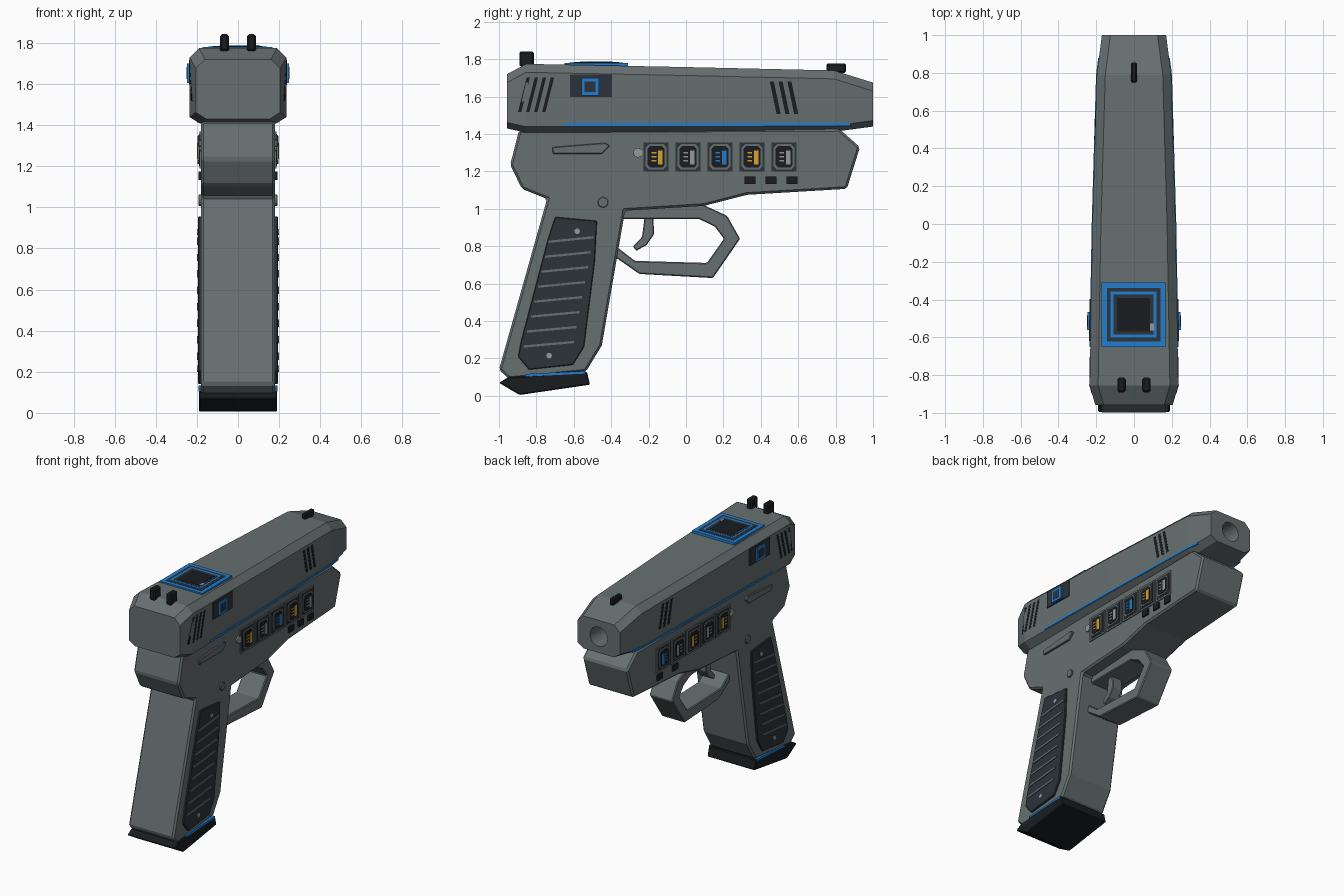
import bpy, bmesh, math
from mathutils import Vector

cube = bpy.data.objects.get("Cube")
if cube:
    bpy.data.objects.remove(cube, do_unlink=True)


def material(name, r, g, b):
    m = bpy.data.materials.new(name)
    m.use_nodes = True
    m.diffuse_color = (r, g, b, 1)
    bsdf = next(n for n in m.node_tree.nodes if n.type == 'BSDF_PRINCIPLED')
    bsdf.inputs["Base Color"].default_value = (r, g, b, 1)
    bsdf.inputs["Roughness"].default_value = 0.6
    return m


GRAY = material("gunmetal gray", .135, .16, .162)
DARK = material("dark slate", .026, .033, .042)
BLACK = material("near black", .010, .012, .015)
BLUE = material("bright blue", .015, .21, .63)
YELLOW = material("amber yellow", .70, .36, .03)
LIGHT = material("light gray", .30, .32, .32)


def finish(name, bm, mat, bevel=0):
    bmesh.ops.recalc_face_normals(bm, faces=bm.faces[:])
    me = bpy.data.meshes.new(name)
    bm.to_mesh(me)
    bm.free()
    me.materials.append(mat)
    ob = bpy.data.objects.new(name, me)
    bpy.context.collection.objects.link(ob)
    if bevel:
        mod = ob.modifiers.new("bevel", 'BEVEL')
        mod.width = bevel
        mod.segments = 1
        mod.limit_method = 'ANGLE'
    return ob


def loft(bm, rings):
    """Skin a list of equal closed rings and cap both ends."""
    rings = [[bm.verts.new(p) for p in ring] for ring in rings]
    n = len(rings[0])
    for a, b in zip(rings, rings[1:]):
        for i in range(n):
            j = (i + 1) % n
            bm.faces.new((a[i], a[j], b[j], b[i]))
    bm.faces.new(rings[0])
    bm.faces.new(rings[-1])


def prism(name, pts, half, mat, bevel=0):
    """Side outline (y, z) extruded across the full width."""
    bm = bmesh.new()
    loft(bm, [[(x, y, z) for y, z in pts] for x in (-half, half)])
    return finish(name, bm, mat, bevel)


def plate(name, outlines, height, mat, base=lambda y: .18, sides=(1, -1), bevel=0):
    """Thin raised plates lying on the side faces."""
    bm = bmesh.new()
    for s in sides:
        for pts in outlines:
            loft(bm, [[(s * (base(y) + d), y, z) for y, z in pts] for d in (-.01, height)])
    return finish(name, bm, mat, bevel)


def box(name, center, size, mat, bevel=0):
    bm = bmesh.new()
    bmesh.ops.create_cube(bm, size=1)
    for v in bm.verts:
        v.co = Vector(a * b for a, b in zip(v.co, size)) + Vector(center)
    return finish(name, bm, mat, bevel)


def rect(y, z, hy, hz):
    return [(y - hy, z - hz), (y + hy, z - hz), (y + hy, z + hz), (y - hy, z + hz)]


def octagon(y, z, hy, hz, c):
    return [(y - hy + c, z - hz), (y + hy - c, z - hz), (y + hy, z - hz + c), (y + hy, z + hz - c),
            (y + hy - c, z + hz), (y - hy + c, z + hz), (y - hy, z + hz - c), (y - hy, z - hz + c)]


def circle(y, z, r, n=16):
    return [(y + r * math.cos(i * math.tau / n), z + r * math.sin(i * math.tau / n)) for i in range(n)]


def slant(y, z, lean, hw, hz):
    return [(y - lean - hw, z - hz), (y - lean + hw, z - hz), (y + lean + hw, z + hz), (y + lean - hw, z + hz)]


# Slide: chamfered sections along y as (y, half width, bottom, top)
stations = [(-.957, .205, 1.43, 1.72), (-.855, .235, 1.407, 1.775), (0, .22, 1.407, 1.758),
            (.79, .197, 1.412, 1.74), (1.0, .17, 1.44, 1.675)]


def slide_width(y):
    for a, b in zip(stations, stations[1:]):
        if y <= b[0]:
            return a[1] + (b[1] - a[1]) * (y - a[0]) / (b[0] - a[0])
    return stations[-1][1]


bm = bmesh.new()
loft(bm, [[(x, y, z) for x, z in (
    (w - .05, lo), (w, lo + .032), (w, hi - .045), (w - .045, hi),
    (.045 - w, hi), (-w, hi - .045), (-w, lo + .032), (.05 - w, lo))]
    for y, w, lo, hi in stations])
slide = finish("slide", bm, GRAY)

# Muzzle bore cut into the slide
bpy.ops.mesh.primitive_cylinder_add(vertices=24, radius=.07, depth=.4, location=(0, 1, 1.557),
                                    rotation=(math.pi / 2, 0, 0))
cutter = bpy.context.object
cutter.hide_render = True
cut = slide.modifiers.new("bore", 'BOOLEAN')
cut.operation = 'DIFFERENCE'
cut.solver = 'EXACT'
cut.object = cutter
bpy.context.view_layer.objects.active = slide
bpy.ops.object.modifier_apply(modifier=cut.name)
bpy.data.objects.remove(cutter, do_unlink=True)

# Slide details: slots, blue line, side badge
plate("rear_slots", [slant(-.866 + .043 * i, 1.61, .023, .009, .092) for i in range(4)],
      .002, BLACK, slide_width)
plate("front_slots", [slant(.477 + .047 * i, 1.594, -.018, .011, .086) for i in range(3)],
      .002, BLACK, slide_width)
line_y = [-.65, 0, .79, .88]
plate("slide_blue_line", [[(y, 1.444) for y in line_y] + [(y, 1.459) for y in reversed(line_y)]],
      .004, BLUE, slide_width)
plate("badge_plate", [rect(-.508, 1.658, .112, .06)], .008, DARK, slide_width)
plate("badge_blue_square", [rect(-.513, 1.653, .047, .047)], .018, BLUE, slide_width)
plate("badge_center", [rect(-.513, 1.653, .029, .029)], .020, DARK, slide_width)

# Top display: stacked square plates
for i, (half, mat) in enumerate([(.17, BLUE), (.142, DARK), (.122, BLUE), (.106, DARK), (.088, BLACK)]):
    top = 1.781 + .0015 * i
    box(f"top_display_{i}", (-.002, -.48, top - .02), (half * 2, half * 2, .04), mat)
box("display_marker", (.095, -.545, 1.78), (.02, .035, .018), LIGHT)

# Sights
for side, x in (("left", .066), ("right", -.066)):
    box(f"rear_sight_{side}", (x, -.852, 1.80), (.045, .078, .085), BLACK, .01)
box("front_sight", (0, .803, 1.752), (.034, .106, .05), BLACK, .008)

# Frame and grip
prism("frame", [(-.893, 1.42), (-.94, 1.235), (-.877, 1.107), (-.743, 1.053), (-1.0, .14), (-.946, .09),
                (-.535, .13), (-.45, .27), (-.326, .99), (.096, 1.016), (.326, 1.075), (.86, 1.107),
                (.93, 1.33), (.82, 1.427)], .181, GRAY, .012)
prism("magazine_base", [(-1.0, .07), (-.89, .005), (-.513, .06), (-.53, .13), (-.95, .10)], .19, BLACK, .006)
plate("magazine_blue_line", [[(-.86, .103), (-.54, .119), (-.54, .133), (-.86, .117)]], .012, BLUE)

# Trigger guard and trigger
prism("trigger_guard", [(-.40, .757), (-.25, .652), (.144, .63), (.289, .84), (.22, .963), (.096, 1.02),
                        (-.34, 1.02), (-.34, .946), (.07, .946), (.155, .904), (.203, .84),
                        (.112, .711), (-.273, .722), (-.40, .82)], .092, GRAY, .006)
prism("trigger", [(-.22, .97), (-.176, .97), (-.17, .866), (-.21, .807), (-.267, .775),
                  (-.283, .80), (-.235, .85)], .04, GRAY, .005)

# Grip panels with ridges and screws
plate("grip_panels", [[(-.70, .957), (-.476, .936), (-.487, .722), (-.545, .262), (-.604, .166),
                       (-.84, .14), (-.898, .21), (-.882, .294), (-.738, .84)]], .014, DARK, bevel=.004)
ridges = []
for i in range(8):
    z, a, b = .818 - .08 * i, -.735 - .019 * i, -.495 - .015 * i
    ridges.append([(a, z), (b, z + .024), (b, z + .036), (a, z + .012)])
plate("grip_ridges", ridges, .019, GRAY)
plate("grip_screws", [circle(-.582, .88, .015, 12), circle(-.732, .215, .015, 12)], .019, LIGHT)

# Frame controls
plate("side_levers", [[(-.716, 1.33), (-.433, 1.353), (-.406, 1.337), (-.45, 1.294), (-.711, 1.294)]],
      .014, GRAY, bevel=.004)
plate("side_buttons", [circle(-.257, 1.30, .025)], .01, LIGHT)
plate("frame_pins", [circle(-.444, 1.035, .028)], .012, GRAY, bevel=.003)

# Five indicator modules per side
colors = {1: (YELLOW, LIGHT, BLUE, YELLOW, LIGHT), -1: (YELLOW, LIGHT, YELLOW, LIGHT, BLUE)}
for s, side in ((1, "left"), (-1, "right")):
    for i, color in enumerate(colors[s]):
        y, z = -.16 + .171 * i, 1.278
        layers = [("frame", [rect(y, z, .078, .09)], .008, GRAY),
                  ("recess", [rect(y, z, .066, .078)], .010, DARK),
                  ("bezel", [octagon(y, z, .056, .068, .018)], .016, GRAY),
                  ("screen", [octagon(y, z, .046, .058, .015)], .018, BLACK),
                  ("bar", [rect(y + .022, z - .004, .012, .038)], .020, color),
                  ("ticks", [rect(y - .012, z + .022 * k, .013, .004) for k in (-1, 0, 1)], .020, color)]
        for part, outlines, height, mat in layers:
            plate(f"{side}_module_{i}_{part}", outlines, height, mat, sides=(s,))
    spots = (.342, .454, .567) if s == 1 else (.39, .567)
    plate(f"{side}_small_pads", [rect(y, 1.153, .029, .021) for y in spots], .012, BLACK, sides=(s,))
